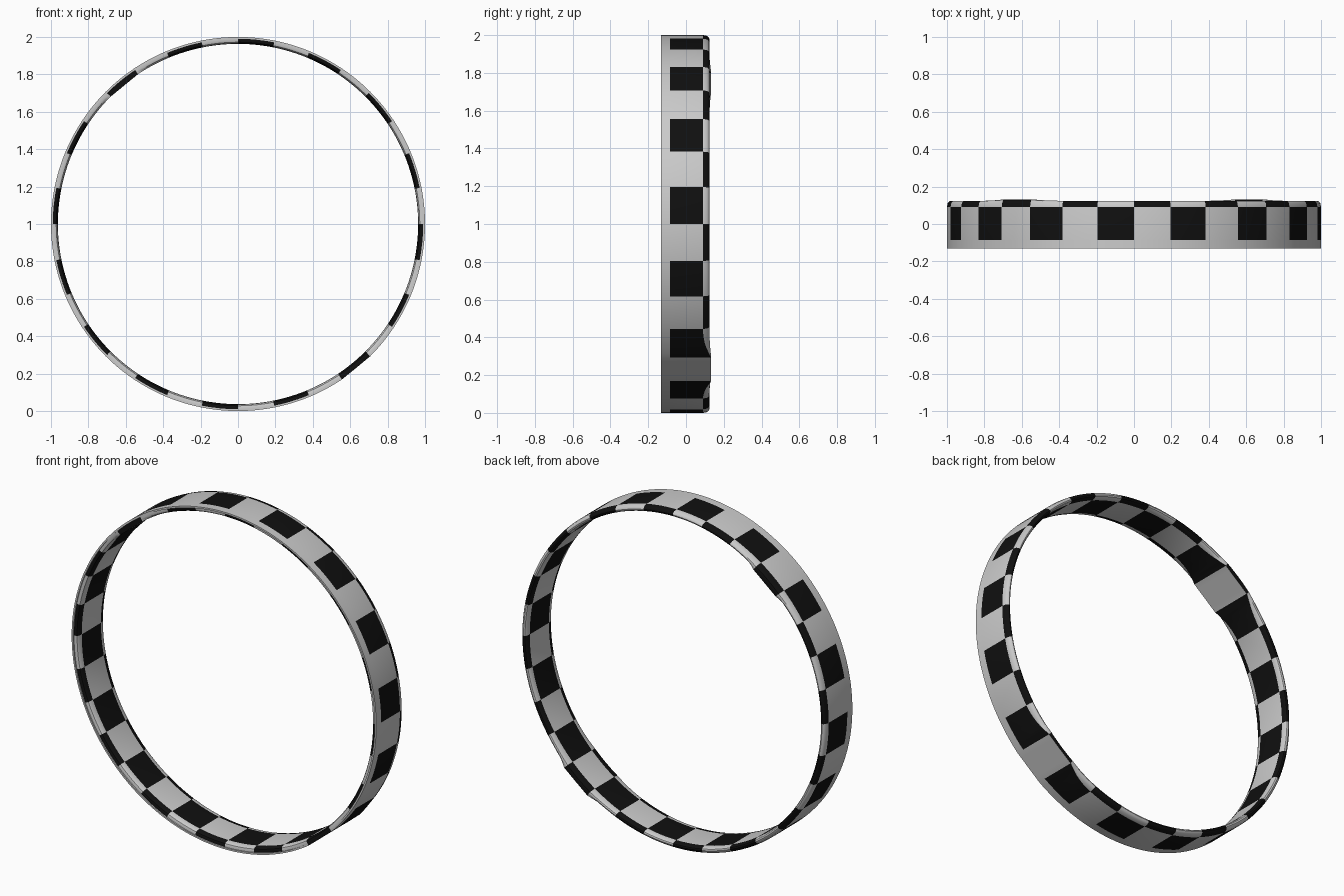
import bpy, bmesh, math

if "Cube" in bpy.data.objects:
    bpy.data.objects.remove(bpy.data.objects["Cube"])

SEGS, SUB = 32, 6
STEP = 2 * math.pi / SEGS
OUT_FLAT, IN_FLAT = 27, 11      # squares that are flattened and widened


def material(name, v):
    m = bpy.data.materials.new(name)
    m.diffuse_color = (v, v, v, 1)
    m.use_nodes = True
    m.node_tree.nodes["Principled BSDF"].inputs["Base Color"].default_value = m.diffuse_color
    return m


def weight(s, k):
    """1 on flattened square k, easing to 0 across its neighbours"""
    d = abs((s - k - 0.5 + SEGS / 2) % SEGS - SEGS / 2) - 0.5
    return 1.0 if d <= 1e-6 else max(0.0, 1 - d) ** 2


# Cross-section (radius, y) at position s, measured in squares round the hoop
def section(s):
    wo, wi = weight(s, OUT_FLAT), weight(s, IN_FLAT)
    yo, yi = 0.09 + 0.042 * wo, 0.09 + 0.042 * wi
    rim = 0.124 + 0.008 * max(wo, wi)
    ro, ri = 1.0, 0.963
    chord = math.cos(STEP / 2) / math.cos((s % 1 - 0.5) * STEP)
    if wo == 1:
        ro *= chord
    if wi == 1:
        ri *= chord
    return [
        (ro, -0.132), (ro, -0.085),                                   # outer lip
        (ro, yo),                                                     # outer face
        (0.996, max(yo, 0.112)), (0.988, max(rim - 0.003, yo)), (0.980, rim),
        (0.972, max(rim - 0.003, yi)), (0.966, max(yi, 0.112)),       # back rim
        (ri, yi), (ri, -yi),                                          # inner face
        (0.966, -max(yi, 0.112)), (0.972, -max(rim - 0.003, yi)),
        (0.980, -rim), (0.990, -rim),                                 # front rim
        (0.990, -0.132),                                              # lip step
    ]


LIP, FACE, RIM, END = 'lip', 'face', 'rim', 'end'
ZONES = [LIP, FACE] + [RIM] * 6 + [FACE] + [RIM] * 4 + [END, END]

# Checkered hoop
bm = bmesh.new()
rings = []
for i in range(SEGS * SUB):
    s = i / SUB
    a = s * STEP
    rings.append([bm.verts.new((r * math.cos(a), y, 1 + r * math.sin(a)))
                  for r, y in section(s)])
for i, ring in enumerate(rings):
    nxt = rings[(i + 1) % len(rings)]
    k = i // SUB
    for j, zone in enumerate(ZONES):
        j2 = (j + 1) % len(ZONES)
        f = bm.faces.new((ring[j], ring[j2], nxt[j2], nxt[j]))
        f.smooth = True
        black = ((zone == FACE and k % 2 == 0) or (zone == RIM and k % 2 == 1)
                 or (zone == END and k == OUT_FLAT))
        f.material_index = int(black)
bmesh.ops.recalc_face_normals(bm, faces=bm.faces)

mesh = bpy.data.meshes.new("checkered_hoop")
bm.to_mesh(mesh)
bm.free()
mesh.materials.append(material("light_grey", 0.8))
mesh.materials.append(material("black", 0.005))
hoop = bpy.data.objects.new("checkered_hoop", mesh)
bpy.context.collection.objects.link(hoop)
bpy.context.view_layer.objects.active = hoop
hoop.select_set(True)
bpy.ops.object.shade_smooth_by_angle(angle=math.radians(35))
